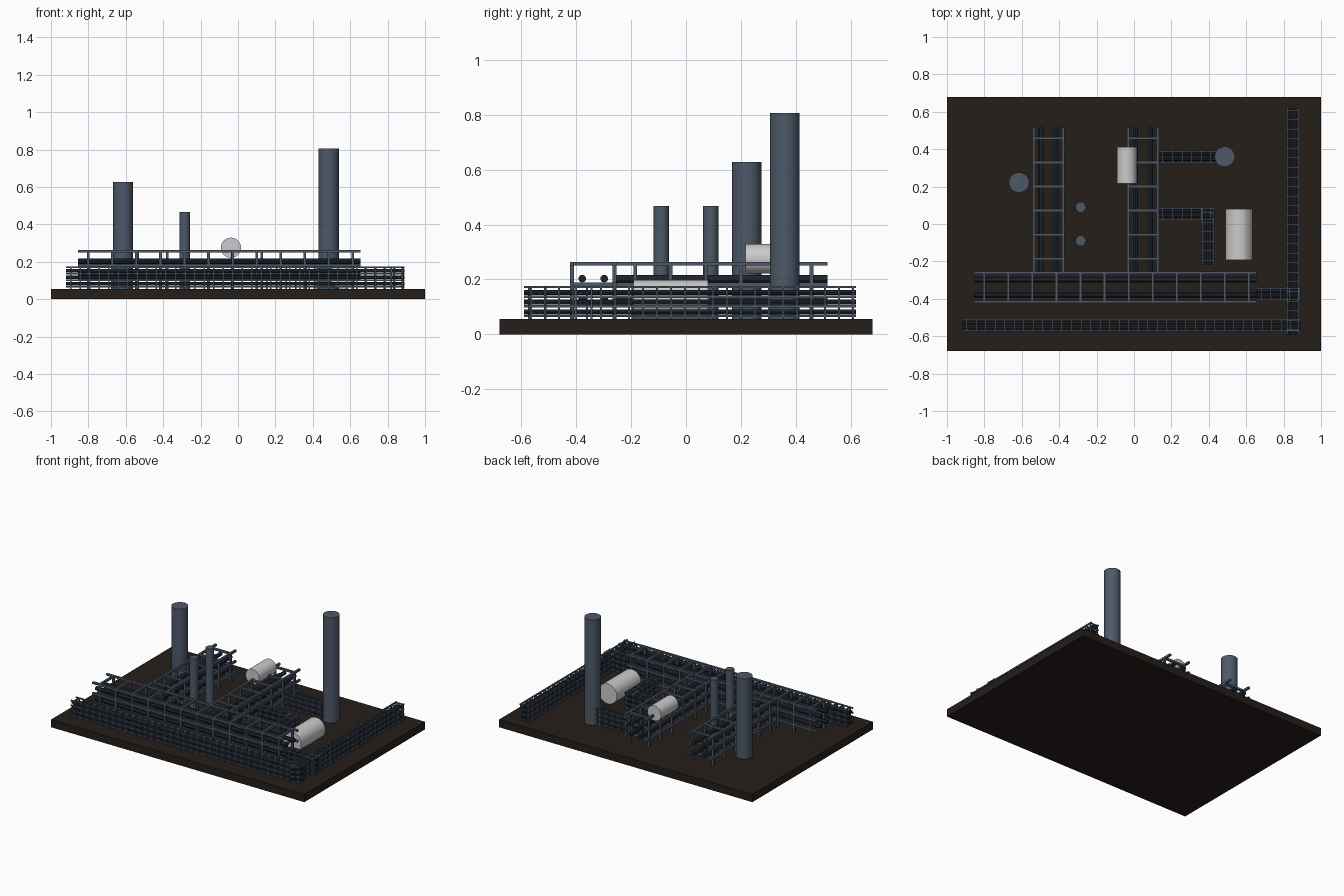
import bpy, bmesh, math
from mathutils import Matrix, Vector

if "Cube" in bpy.data.objects:
    bpy.data.objects.remove(bpy.data.objects["Cube"])

def material(name, col):
    m = bpy.data.materials.new(name)
    m.diffuse_color = (*col, 1)
    m.use_nodes = True
    m.node_tree.nodes["Principled BSDF"].inputs["Base Color"].default_value = m.diffuse_color
    return m

BROWN = material("dark_ground", (0.018, 0.013, 0.010))
STEEL = material("blue_steel", (0.075, 0.10, 0.14))
PIPE = material("dark_pipe", (0.012, 0.016, 0.025))
TANK = material("pale_tank", (0.55, 0.55, 0.53))
BASE = 0.055

def finish(name, bm, mat, smooth=False):
    me = bpy.data.meshes.new(name)
    bm.to_mesh(me)
    bm.free()
    ob = bpy.data.objects.new(name, me)
    bpy.context.collection.objects.link(ob)
    me.materials.append(mat)
    if smooth:
        bpy.ops.object.select_all(action='DESELECT')
        ob.select_set(True)
        bpy.context.view_layer.objects.active = ob
        bpy.ops.object.shade_smooth_by_angle()
    return ob

def box(bm, lo, hi):
    lo, hi = Vector(lo), Vector(hi)
    bmesh.ops.create_cube(bm, size=1, matrix=Matrix.Translation((lo + hi) / 2) @ Matrix.Diagonal((*(hi - lo), 1)))

def cyl(bm, a, b, r, n=32):
    a, b = Vector(a), Vector(b)
    rot = (b - a).to_track_quat('Z', 'Y').to_matrix().to_4x4()
    bmesh.ops.create_cone(bm, cap_ends=True, segments=n, radius1=r, radius2=r, depth=(b - a).length,
                          matrix=Matrix.Translation((a + b) / 2) @ rot)

def rack(name, axis, start, end, center, half, decks, pipe_z, pipe_off, pipe_r, t, first, step):
    """Frame rack along an axis: legs, rails and cross beams on every deck, pipes between."""
    def at(u, v, z):
        return (u, center + v, z) if axis == 'x' else (center + v, u, z)
    frame, pipes = bmesh.new(), bmesh.new()
    h = t / 2
    for z in decks:
        for s in (-1, 1):
            box(frame, at(start, s * half - h, z - h), at(end, s * half + h, z + h))
    u = first
    while u < end:
        for s in (-1, 1):
            box(frame, at(u - h, s * half - h, BASE), at(u + h, s * half + h, decks[0]))
        for z in decks:
            box(frame, at(u - h, -half, z - h), at(u + h, half, z + h))
        u += step
    for z in pipe_z:
        for s in (-1, 1):
            cyl(pipes, at(start, s * pipe_off, z), at(end, s * pipe_off, z), pipe_r, 12)
    finish(name + "_frame", frame, STEEL)
    finish(name + "_pipes", pipes, PIPE, True)

# ground slab
bm = bmesh.new()
box(bm, (-1, -0.68, 0), (1, 0.68, BASE))
finish("ground_slab", bm, BROWN)

# tall main racks
def main_rack(name, axis, start, end, center, first):
    rack(name, axis, start, end, center, 0.078, (0.257, 0.182, 0.107),
         (0.203, 0.128), 0.04, 0.014, 0.014, first, 0.1285)

main_rack("front_main_rack", 'x', -0.855, 0.655, -0.338, -0.80)
main_rack("left_main_rack", 'y', -0.255, 0.515, -0.457, -0.185)
main_rack("middle_main_rack", 'y', -0.255, 0.515, 0.048, -0.185)

# low pipe racks
def low_rack(name, axis, start, end, center, half=0.029):
    rack(name, axis, start, end, center, half, (0.172, 0.137, 0.102, 0.067),
         (0.152, 0.117, 0.082), 0.013, 0.009, 0.008, start + 0.025, 0.051)

low_rack("front_low_rack", 'x', -0.92, 0.89, -0.542)
low_rack("right_low_rack", 'y', -0.59, 0.62, 0.848)
low_rack("back_link_rack", 'x', 0.13, 0.44, 0.36)
low_rack("middle_link_rack", 'x', 0.13, 0.43, 0.055)
low_rack("tank_link_rack", 'y', -0.22, 0.085, 0.395)
low_rack("corner_link_rack", 'x', 0.655, 0.89, -0.373)

# vertical columns
for name, x, y, r, top in (("left_column", -0.615, 0.222, 0.054, 0.627),
                           ("right_column", 0.485, 0.36, 0.054, 0.806),
                           ("small_column_back", -0.285, 0.09, 0.028, 0.467),
                           ("small_column_front", -0.285, -0.09, 0.028, 0.467)):
    bm = bmesh.new()
    cyl(bm, (x, y, BASE), (x, y, top), r)
    finish(name, bm, STEEL, True)

# horizontal tanks
for name, x, y0, y1, z, r in (("raised_tank", -0.038, 0.217, 0.412, 0.275, 0.054),
                              ("ground_tank", 0.562, -0.192, 0.08, 0.127, 0.072)):
    bm = bmesh.new()
    cyl(bm, (x, y0, z), (x, y1, z), r)
    finish(name, bm, TANK, True)
